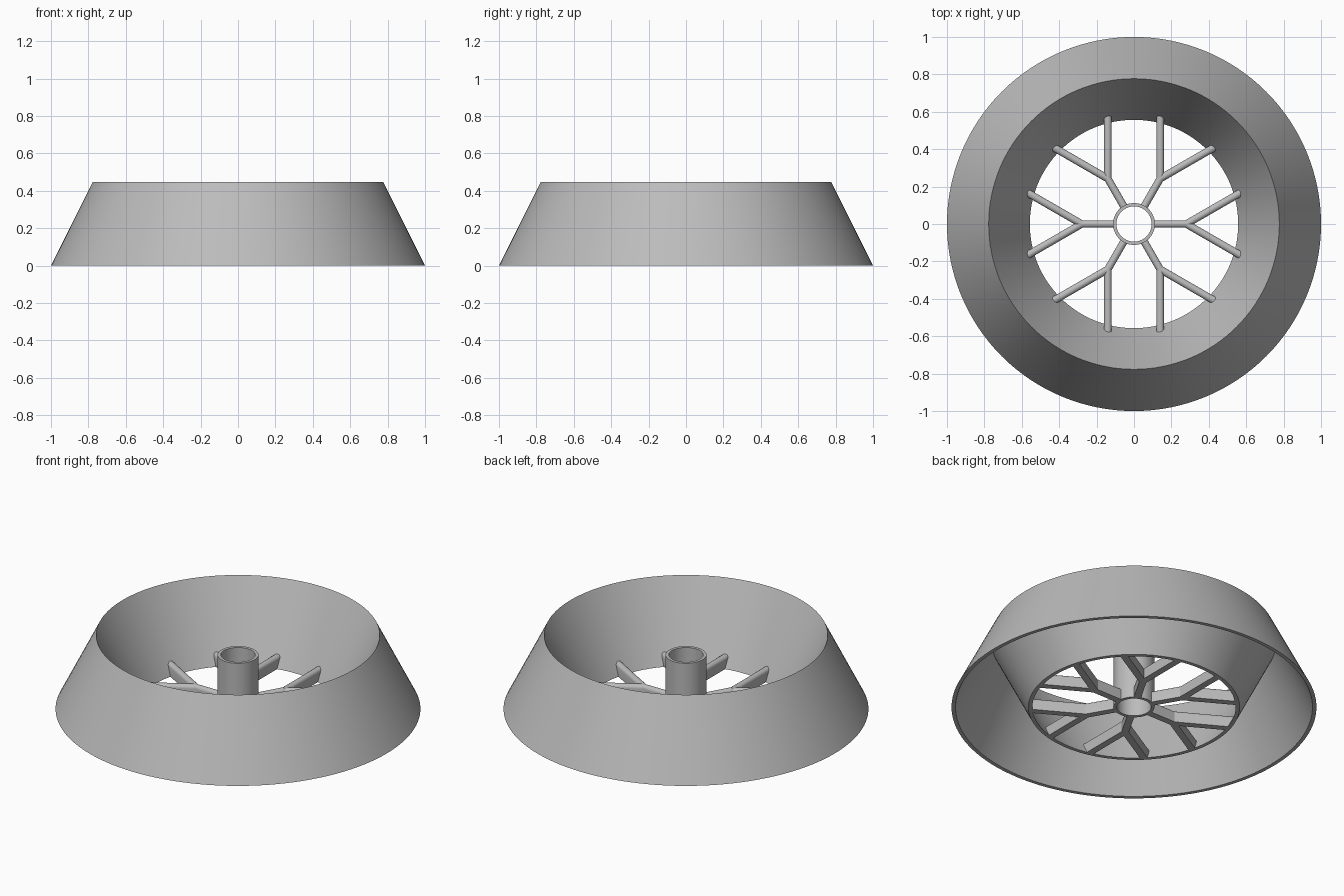
import bpy, bmesh, math
from mathutils import Vector, Matrix

if "Cube" in bpy.data.objects:
    bpy.data.objects.remove(bpy.data.objects["Cube"])

grey = bpy.data.materials.new("plain_grey")
grey.use_nodes = True
colour = (0.5, 0.5, 0.5, 1)
grey.diffuse_color = colour
grey.node_tree.nodes["Principled BSDF"].inputs["Base Color"].default_value = colour


def finish(name, bm):
    bmesh.ops.recalc_face_normals(bm, faces=bm.faces)
    mesh = bpy.data.meshes.new(name)
    bm.to_mesh(mesh)
    bm.free()
    mesh.materials.append(grey)
    obj = bpy.data.objects.new(name, mesh)
    bpy.context.collection.objects.link(obj)
    bpy.ops.object.select_all(action="DESELECT")
    obj.select_set(True)
    bpy.context.view_layer.objects.active = obj
    bpy.ops.object.shade_smooth_by_angle(angle=math.radians(30))
    return obj


def lathe(name, profile, steps):
    """Revolve a closed (radius, height) profile about z."""
    bm = bmesh.new()
    verts = [bm.verts.new((r, 0, z)) for r, z in profile]
    edges = [bm.edges.new((v, verts[i - 1])) for i, v in enumerate(verts)]
    bmesh.ops.spin(bm, geom=verts + edges, cent=(0, 0, 0), axis=(0, 0, 1),
                   angle=math.tau, steps=steps, use_merge=True)
    bmesh.ops.remove_doubles(bm, verts=bm.verts, dist=1e-5)
    return finish(name, bm)


# Hollow rim: two thin conical walls meeting at a sharp crest
WALL, CREST_R, HEIGHT = 0.022, 0.777, 0.447
lathe("rim", [(1, 0), (CREST_R, HEIGHT), (0.557, 0), (0.557 + WALL, 0),
              (CREST_R, HEIGHT - 2 * WALL), (1 - WALL, 0)], 128)

# Hub tube
lathe("hub", [(0.112, 0), (0.112, 0.327), (0.094, 0.327), (0.094, 0)], 64)

# Forked spokes: round-topped bars, arms slanted to end inside the rim wall
HALF, SPOKE_TOP, FORK = 0.02, 0.074, 0.28
section = [(-HALF, 0), (HALF, 0)]
for i in range(9):
    a = math.pi * i / 8
    section.append((HALF * math.cos(a), SPOKE_TOP - HALF + HALF * math.sin(a)))


def bar(bm, start, angle, length, slant, turn):
    place = (Matrix.Rotation(turn, 4, "Z") @ Matrix.Translation((start, 0, 0))
             @ Matrix.Rotation(angle, 4, "Z"))
    near = [bm.verts.new(place @ Vector((-0.005, y, z))) for y, z in section]
    far = [bm.verts.new(place @ Vector((length + slant * z, y, z))) for y, z in section]
    bm.faces.new(near)
    bm.faces.new(far)
    for i in range(len(section)):
        bm.faces.new((near[i - 1], near[i], far[i], far[i - 1]))


bm = bmesh.new()
for k in range(6):
    turn = math.tau * k / 6
    bar(bm, 0.107, 0, FORK - 0.102, 0, turn)
    for side in (-1, 1):
        bar(bm, FORK, side * math.radians(30), 0.308, 0.51, turn)
finish("forked_spokes", bm)
